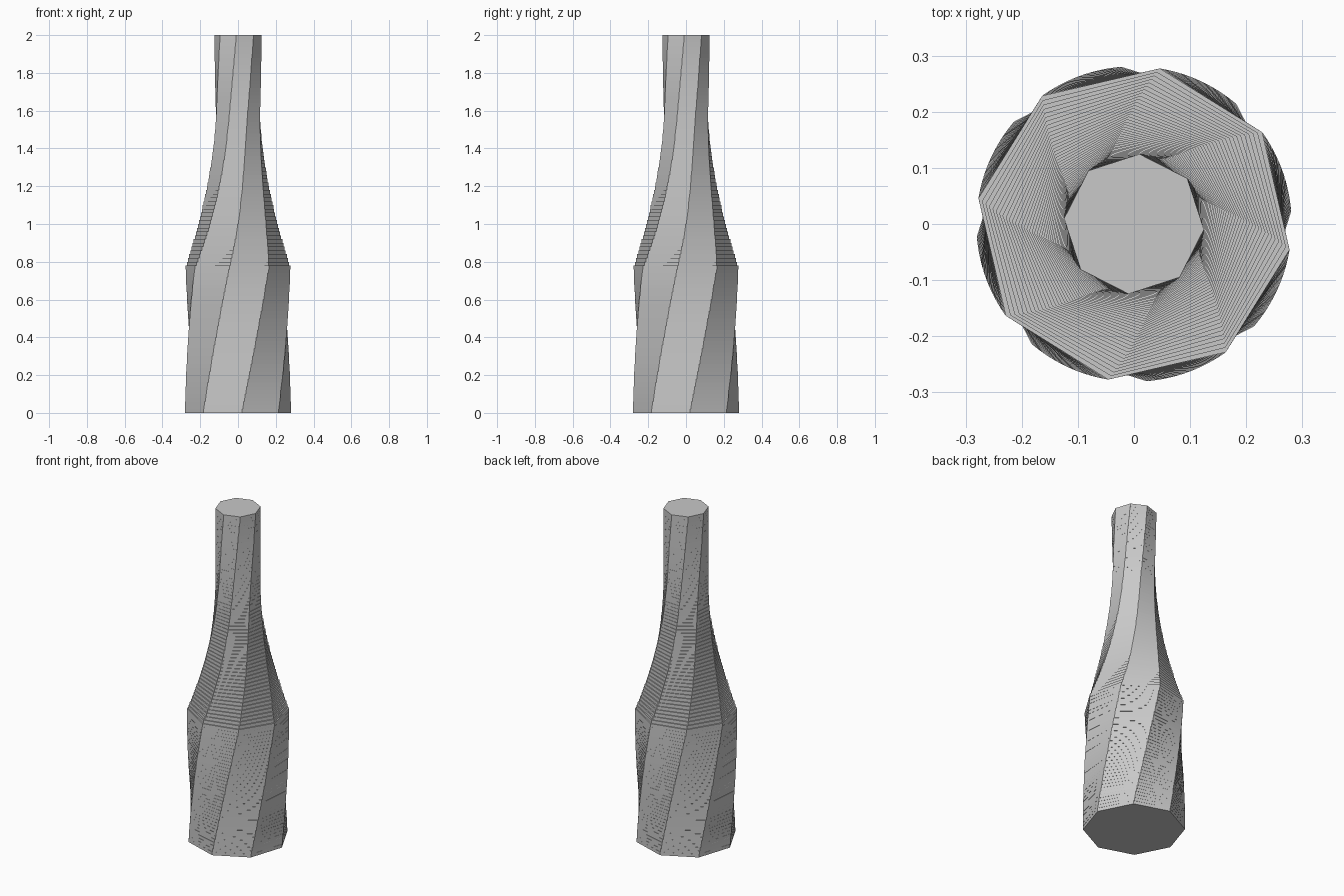
import bpy, bmesh, math

if "Cube" in bpy.data.objects:
    bpy.data.objects.remove(bpy.data.objects["Cube"])

SIDES, LAYERS, HEIGHT = 8, 100, 2.0
BODY_R, NECK_R = 0.281, 0.125
SHOULDER_Z, TAPER = 0.76, 0.87
START, TWIST = math.radians(4.5), math.radians(81)


def radius(z):
    """Straight body, then a concave shoulder easing into a straight neck."""
    t = min(max((z - SHOULDER_Z) / TAPER, 0), 1)
    return NECK_R + (BODY_R - NECK_R) * (1 - t) ** 2


def ring(bm, r, angle, z):
    step = 2 * math.pi / SIDES
    return [bm.verts.new((r * math.cos(angle + i * step),
                          r * math.sin(angle + i * step), z)) for i in range(SIDES)]


# Thin octagonal layers, each turned a little further than the one below
bm = bmesh.new()
rings = []
for k in range(LAYERS):
    z0, z1 = HEIGHT * k / LAYERS, HEIGHT * (k + 1) / LAYERS
    angle = START + TWIST * k / (LAYERS - 1)
    r = radius(z0)
    rings += [ring(bm, r, angle, z0), ring(bm, r, angle, z1)]

# Layer walls and the narrow ledges between layers
for low, high in zip(rings, rings[1:]):
    for i in range(SIDES):
        j = (i + 1) % SIDES
        bm.faces.new((low[i], low[j], high[j], high[i]))

# Base and top caps
bm.faces.new(rings[0][::-1])
bm.faces.new(rings[-1])

mesh = bpy.data.meshes.new("twisted_bottle")
bm.to_mesh(mesh)
bm.free()

grey = bpy.data.materials.new("light grey")
grey.diffuse_color = (0.58, 0.58, 0.58, 1)
grey.use_nodes = True
grey.node_tree.nodes["Principled BSDF"].inputs["Base Color"].default_value = grey.diffuse_color
mesh.materials.append(grey)
bpy.context.collection.objects.link(bpy.data.objects.new("twisted_bottle", mesh))
